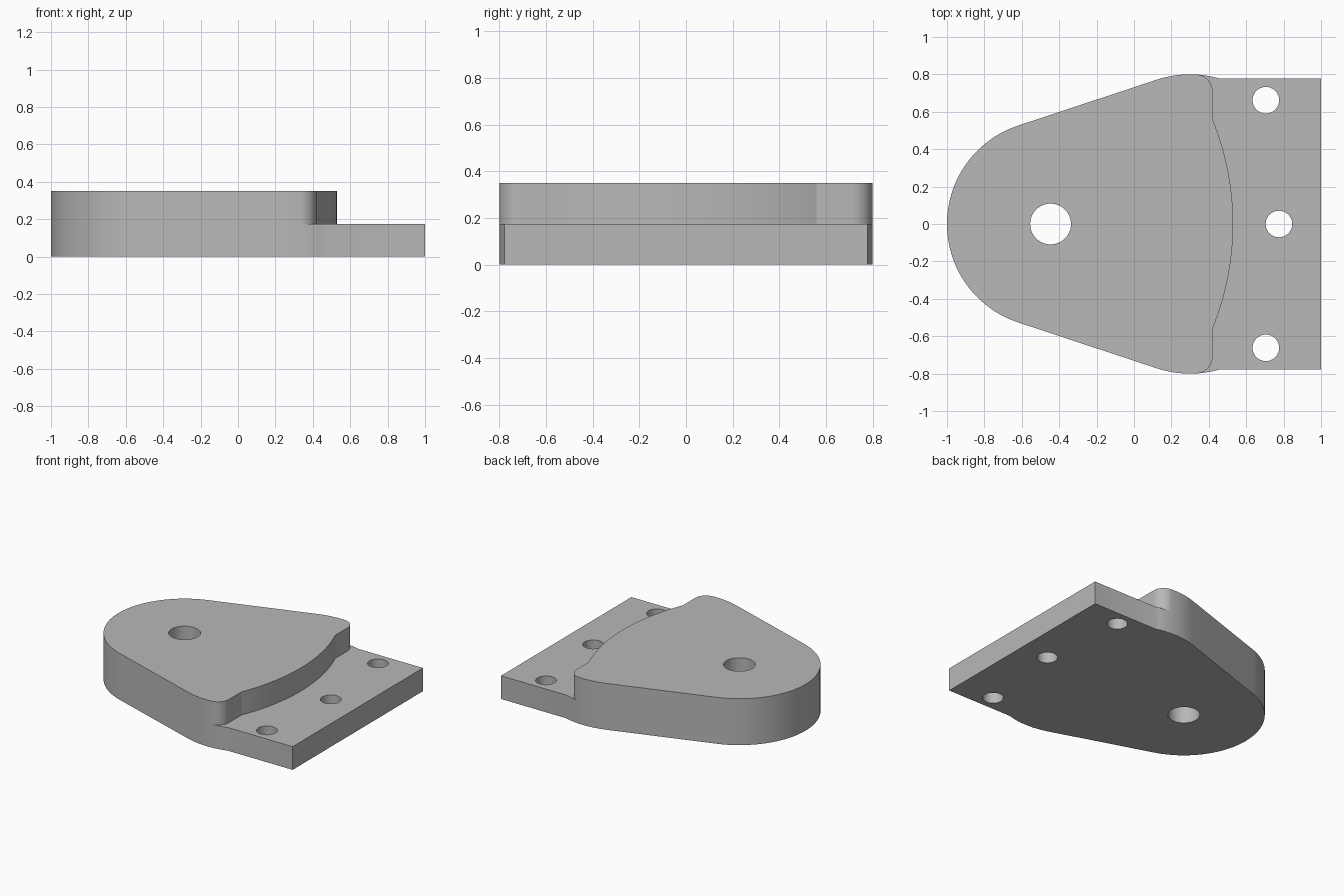
import bpy, bmesh
from math import sin, cos, asin, atan2, acos, sqrt, pi, radians

cube = bpy.data.objects.get("Cube")
if cube:
    bpy.data.objects.remove(cube, do_unlink=True)

HEIGHT, LEDGE = 0.35, 0.175

grey = bpy.data.materials.new("plain grey")
grey.use_nodes = True
grey.diffuse_color = (0.48, 0.48, 0.48, 1)
grey.node_tree.nodes["Principled BSDF"].inputs["Base Color"].default_value = grey.diffuse_color


def arc(cx, cy, r, a0, a1, n):
    return [(cx + r * cos(a0 + (a1 - a0) * i / n),
             cy + r * sin(a0 + (a1 - a0) * i / n)) for i in range(n + 1)]


def mirrored(half):
    """Close a half outline across the x axis."""
    return half + [(x, -y) for x, y in reversed(half) if abs(y) > 1e-6]


def prism(name, outline, z0, z1):
    bm = bmesh.new()
    face = bm.faces.new([bm.verts.new((x, y, z0)) for x, y in outline])
    ext = bmesh.ops.extrude_face_region(bm, geom=[face])
    for v in ext["geom"]:
        if isinstance(v, bmesh.types.BMVert):
            v.co.z = z1
    bmesh.ops.recalc_face_normals(bm, faces=bm.faces)
    mesh = bpy.data.meshes.new(name)
    bm.to_mesh(mesh)
    bm.free()
    mesh.materials.append(grey)
    obj = bpy.data.objects.new(name, mesh)
    bpy.context.collection.objects.link(obj)
    return obj


# Key circles: round nose, shoulder, shoulder fillet and bowed step
nose_x, nose_r = -0.446, 0.554
sh_x, sh_r = 0.3, 0.57
sh_y = 0.8 - sh_r
fil_x, fil_r = 0.33, 0.09
fil_y = sh_y + sqrt((sh_r - fil_r) ** 2 - (fil_x - sh_x) ** 2)
bow_x, bow_r = -0.95, 1.48
side_y = 0.777

# Common tangent of nose and shoulder, and shoulder landmarks
tangent = atan2(sh_y, sh_x - nose_x) + acos(
    (nose_r - sh_r) / sqrt((sh_x - nose_x) ** 2 + sh_y ** 2))
blend = atan2(fil_y - sh_y, fil_x - sh_x)
meet = asin((side_y - sh_y) / sh_r)

# Whole plate at full height
half = (arc(nose_x, 0, nose_r, pi, tangent, 28)
        + arc(sh_x, sh_y, sh_r, tangent, blend, 10)
        + arc(sh_x, sh_y, sh_r, blend, meet, 6)[1:]
        + [(1, side_y)])
plate = prism("bracket_plate", mirrored(half), 0, HEIGHT)

# Cutter for the low ledge behind the bowed step
step_angle = asin(0.56 / bow_r)
step = (arc(fil_x, fil_y, fil_r, blend, 0, 14)
        + arc(bow_x, 0, bow_r, step_angle, 0, 16))
start_x = step[0][0]
cutters = [prism("ledge_cutter",
                 mirrored([(1.2, 1), (start_x, 1)] + step), LEDGE, 1)]

# Cutters for the pivot hole and the three mounting holes
for x, y, r in ((-0.446, 0, 0.109), (0.775, 0, 0.071),
                (0.705, 0.662, 0.071), (0.705, -0.662, 0.071)):
    cutters.append(prism("hole_cutter", arc(x, y, r, 0, 2 * pi, 48)[:-1], -0.5, 1))

bpy.ops.object.select_all(action="DESELECT")
bpy.context.view_layer.objects.active = plate
plate.select_set(True)
for cutter in cutters:
    cutter.hide_render = True
    mod = plate.modifiers.new("cut", "BOOLEAN")
    mod.operation = "DIFFERENCE"
    mod.solver = "EXACT"
    mod.object = cutter
    bpy.ops.object.modifier_apply(modifier=mod.name)
    bpy.data.objects.remove(cutter, do_unlink=True)

bpy.ops.object.shade_smooth_by_angle(angle=radians(18))
